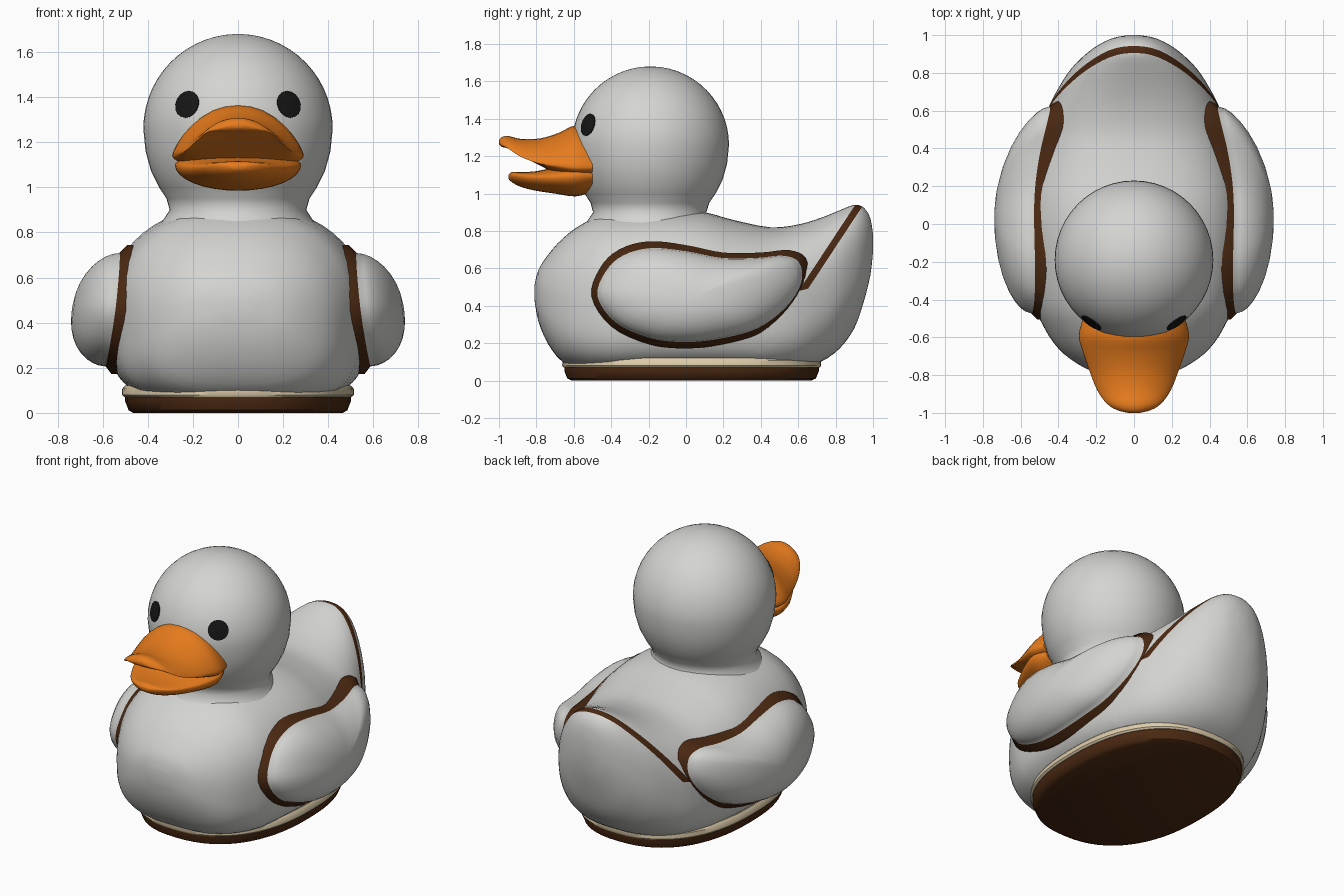
import bpy, bmesh, math
from mathutils import Vector

if "Cube" in bpy.data.objects:
    bpy.data.objects.remove(bpy.data.objects["Cube"])


def material(name, rgb):
    m = bpy.data.materials.new(name)
    m.diffuse_color = (*rgb, 1)
    m.use_nodes = True
    m.node_tree.nodes["Principled BSDF"].inputs["Base Color"].default_value = m.diffuse_color
    return m


WHITE = material("soft_white", (0.66, 0.66, 0.64))
ORANGE = material("orange", (0.80, 0.20, 0.012))
BROWN = material("dark_brown", (0.07, 0.022, 0.006))
CREAM = material("cream", (0.72, 0.60, 0.40))
BLACK = material("black", (0.008, 0.008, 0.008))


def smooth_path(pts, steps, closed=False):
    """Catmull-Rom interpolation of tuples of any length."""
    n, out = len(pts), []
    at = (lambda i: pts[i % n]) if closed else (lambda i: pts[max(0, min(n - 1, i))])
    for i in range(n if closed else n - 1):
        for k in range(steps):
            t = k / steps
            out.append([0.5 * (2 * b + (c - a) * t + (2 * a - 5 * b + 4 * c - d) * t * t
                               + (3 * b - a - 3 * c + d) * t ** 3)
                        for a, b, c, d in zip(at(i - 1), at(i), at(i + 1), at(i + 2))])
    if not closed:
        out.append(list(pts[-1]))
    return out


def loft(name, rings, mats, rule=None, cuts=(), caps=(True, True), angle=40):
    """Skin closed rings of points; rule(face, band) returns a material index."""
    bm = bmesh.new()
    rows = [[bm.verts.new(p) for p in ring] for ring in rings]
    band = bm.faces.layers.int.new("band")
    n = len(rows[0])
    for r in range(len(rows) - 1):
        for i in range(n):
            j = (i + 1) % n
            f = bm.faces.new((rows[r][i], rows[r][j], rows[r + 1][j], rows[r + 1][i]))
            f[band] = r
    for use, row in zip(caps, (rows[0], rows[-1])):
        if use:
            f = bm.faces.new(row)
            f[band] = 0 if row is rows[0] else len(rows)
    for co, no in cuts:
        bmesh.ops.bisect_plane(bm, geom=bm.verts[:] + bm.edges[:] + bm.faces[:],
                               plane_co=co, plane_no=no)
    bmesh.ops.recalc_face_normals(bm, faces=bm.faces[:])
    if rule:
        for f in bm.faces:
            f.material_index = rule(f, f[band])
    bm.faces.layers.int.remove(band)
    me = bpy.data.meshes.new(name)
    bm.to_mesh(me)
    bm.free()
    for m in mats:
        me.materials.append(m)
    ob = bpy.data.objects.new(name, me)
    bpy.context.collection.objects.link(ob)
    bpy.ops.object.select_all(action='DESELECT')
    ob.select_set(True)
    bpy.context.view_layer.objects.active = ob
    bpy.ops.object.shade_smooth_by_angle(angle=math.radians(angle))
    return ob


def spow(v, e):
    return math.copysign(abs(v) ** e, v)


def angles(n):
    return [2 * math.pi * i / n for i in range(n)]


# Base: brown foot with a cream band on top
def oval(rx, ry, z):
    return [(rx * spow(math.cos(a), 0.85), 0.03 + ry * spow(math.sin(a), 0.85), z) for a in angles(64)]


loft("base_foot", [oval(*r) for r in ((.465, .64, 0), (.485, .665, .012), (.5, .68, .05), (.5, .68, .075))], [BROWN])
loft("base_band", [oval(*r) for r in ((.505, .685, .07), (.515, .692, .08), (.513, .69, .108), (.5, .675, .122))], [CREAM])

# Body with upturned tail: sections along y (y, bottom, top, half width)
body = [(-.81, .43, .51, .06), (-.79, .32, .59, .19), (-.74, .20, .67, .30), (-.66, .10, .76, .40),
        (-.55, .06, .84, .475), (-.4, .05, .90, .535), (-.1, .05, .92, .57), (.1, .05, .90, .57),
        (.25, .05, .86, .55), (.45, .05, .82, .505), (.6, .06, .835, .46), (.72, .10, .87, .40),
        (.82, .17, .91, .335), (.9, .28, .94, .255), (.95, .42, .925, .185), (.985, .56, .87, .11), (1.0, .69, .78, .03)]


def body_ring(y, zb, zt, w):
    mid = zb + 0.46 * (zt - zb)
    low = 4 - 1.8 * min(1, max(0, abs(y) - 0.4) / 0.45)
    ring = []
    for a in angles(56):
        c, s = math.cos(a), math.sin(a)
        e = 2 / (2.3 if s > 0 else low)
        ring.append((w * spow(c, e), y, mid + (zt - mid if s > 0 else mid - zb) * spow(s, e)))
    return ring


# The tail stripe is cut by two parallel sloping planes
TAIL, SLOPE = Vector((0, .65, .52)), Vector((0, .41, -.27)).normalized()


def tail_stripe(f, band):
    c = f.calc_center_median()
    return int(abs((c - TAIL).dot(SLOPE)) < 0.018 and c.z > 0.5)


loft("body", [body_ring(*s) for s in smooth_path(body, 3)], [WHITE, BROWN], tail_stripe,
     [(TAIL + SLOPE * k, SLOPE) for k in (-.018, .018)])

# Head: sphere flowing into a wide neck
HEAD, R = Vector((0, -.19, 1.26)), 0.42
profile = [(.37, .80), (.335, .85), (.303, .90), (.317, .95), (.35, 1.0), (.385, 1.07), (.41, 1.16)]
profile += [(R * math.cos(t), HEAD.z + R * math.sin(t)) for t in (math.pi / 2 * i / 14 * 0.985 for i in range(15))]
loft("head", [[(r * math.cos(a), HEAD.y - .02 * max(0, 1.1 - z) + r * math.sin(a), z) for a in angles(48)]
              for r, z in profile], [WHITE], angle=60)

# Eyes: thin oval plates lying on the head
for side, label in ((-1, "right_eye"), (1, "left_eye")):
    d = Vector((side * .23, -.34, .11)).normalized()
    u = d.cross(Vector((0, 0, 1))).normalized()
    v = u.cross(d)
    rings = []
    for k, lift in ((1, -.002), (1, .004), (.5, .005), (.1, .005)):
        rings.append([HEAD + (R + lift) * (d + (u * math.cos(a) * .062 + v * math.sin(a) * .062) * k / R).normalized()
                      for a in angles(16)])
    loft(label, rings, [BLACK], caps=(False, True))

# Bill: sections along y (y, half width, top, side, bottom)
upper = [(-.50, .27, 1.33, 1.14, 1.08), (-.59, .292, 1.365, 1.14, 1.08), (-.68, .27, 1.325, 1.15, 1.10),
         (-.78, .235, 1.295, 1.16, 1.15), (-.88, .195, 1.292, 1.195, 1.20), (-.95, .145, 1.308, 1.24, 1.24),
         (-.985, .09, 1.302, 1.26, 1.25), (-1.0, .03, 1.285, 1.275, 1.265)]
lower = [(-.50, .25, 1.13, 1.10, 1.01), (-.59, .28, 1.15, 1.10, .985), (-.7, .25, 1.14, 1.09, 1.0),
         (-.8, .20, 1.12, 1.09, 1.015), (-.88, .15, 1.115, 1.095, 1.035), (-.93, .09, 1.115, 1.1, 1.06),
         (-.95, .03, 1.10, 1.095, 1.08)]


def bill_ring(y, w, zt, zs, zb, peak):
    ring = []
    for a in angles(32):
        c, s = math.cos(a), math.sin(a)
        z = zs + (zt - zs) * s ** peak if s > 0 else zs + (zb - zs) * -s
        ring.append((w * c, y, z))
    return ring


loft("upper_bill", [bill_ring(*s, 1.5) for s in smooth_path(upper, 3)], [ORANGE], angle=60)
loft("lower_bill", [bill_ring(*s, 1.0) for s in smooth_path(lower, 3)], [ORANGE], angle=60)

# Wings: domes over a side outline (y, z), with a brown rim
outline = smooth_path([(-.505, .45), (-.46, .60), (-.36, .70), (-.2, .745), (0, .725), (.2, .685), (.4, .685),
                       (.55, .698), (.64, .655), (.65, .53), (.56, .38), (.4, .255), (.2, .195), (0, .172),
                       (-.2, .195), (-.40, .29)], 4, closed=True)
CY, CZ = 0.05, 0.45


def wing_ring(side, inset, s, lift):
    ring = []
    for y, z in outline:
        y = CY + (y - CY) * (1 - inset / .57) * s
        z = CZ + (z - CZ) * (1 - inset / .27) * s
        x = .565 - .12 * (z - .18) - (.25 if y > 0 else .06) * y * y
        ring.append((side * (x + lift), y, z))
    return ring


for side, label in ((-1, "right_wing"), (1, "left_wing")):
    rings = [wing_ring(side, 0, 1, -.07), wing_ring(side, 0, 1, -.005), wing_ring(side, .033, 1, .025)]
    rings += [wing_ring(side, .033, s, .025 + .18 * (1 - s ** 2.2) ** .55)
              for s in (.98, .94, .87, .77, .64, .48, .3, .12, .03)]
    loft(label, rings, [WHITE, BROWN], lambda f, band: int(band < 2), angle=60)
